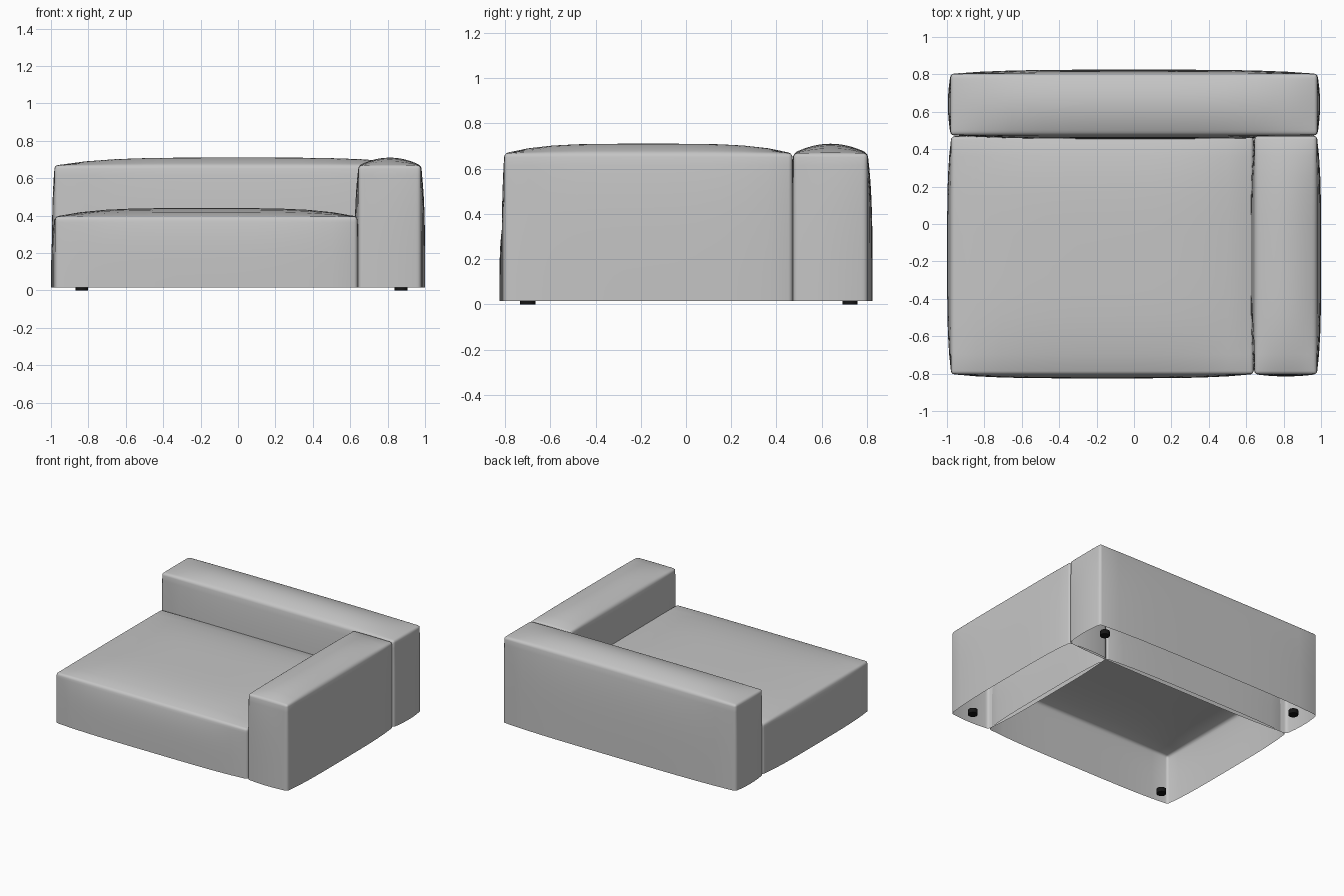
import bpy, bmesh, math

if "Cube" in bpy.data.objects:
    bpy.data.objects.remove(bpy.data.objects["Cube"])


def material(name, rgb):
    m = bpy.data.materials.new(name)
    m.diffuse_color = (*rgb, 1)
    m.use_nodes = True
    m.node_tree.nodes["Principled BSDF"].inputs["Base Color"].default_value = m.diffuse_color
    return m


fabric = material("grey fabric", (0.56, 0.56, 0.56))
black = material("black feet", (0.008, 0.008, 0.008))


def puff(t, length):
    """Inflation across a span: 0 at both ends, 1 in the middle."""
    return 1 - abs(t) ** (2 if length < 0.5 else 4)


def cushion(name, x0, x1, y0, y1, z1, rise, n=12):
    """Puffed upholstered shell, open underneath."""
    z0 = 0.015
    lx, ly = x1 - x0, y1 - y0
    bx = 0.022 if ly > 0.5 else 0.015     # bulge of the x-facing sides
    by = 0.022 if lx > 0.5 else 0.012     # bulge of the y-facing sides
    bm = bmesh.new()
    bmesh.ops.create_cube(bm, size=2)
    bmesh.ops.delete(bm, geom=[f for f in bm.faces if f.normal.z < -0.9],
                     context='FACES_ONLY')
    bmesh.ops.subdivide_edges(bm, edges=bm.edges[:], cuts=n - 1, use_grid_fill=True)
    for v in bm.verts:
        u, s, w = v.co
        h = (w + 1) / 2
        x = (x0 + x1) / 2 + u * lx / 2
        y = (y0 + y1) / 2 + s * ly / 2
        z = z0 + h * (z1 - z0)
        if abs(u) > 0.999:
            x += u * bx * puff(s, ly) * (1 - h ** 4)
        if abs(s) > 0.999:
            y += s * by * puff(u, lx) * (1 - h ** 4)
        if w > 0.999:
            z += rise * puff(u, lx) * puff(s, ly)
        v.co = (x, y, z)
    # round the hard upholstery edges
    bm.normal_update()
    hard = [e for e in bm.edges if len(e.link_faces) == 2
            and e.calc_face_angle() > math.radians(40)]
    bmesh.ops.bevel(bm, geom=hard, offset=0.017, segments=3, profile=0.5,
                    affect='EDGES', clamp_overlap=True)
    for f in bm.faces:
        f.smooth = True
    me = bpy.data.meshes.new(name)
    bm.to_mesh(me)
    bm.free()
    me.materials.append(fabric)
    ob = bpy.data.objects.new(name, me)
    bpy.context.collection.objects.link(ob)


# Upholstered blocks
cushion("seat", -0.977, 0.638, -0.803, 0.468, 0.395, 0.045)
cushion("backrest", -0.98, 0.98, 0.475, 0.803, 0.668, 0.042)
cushion("armrest", 0.645, 0.978, -0.803, 0.47, 0.668, 0.042)

# Small round feet just inside the corners
for side, x in (("left", -0.835), ("right", 0.872)):
    for end, y in (("front", -0.70), ("back", 0.725)):
        bpy.ops.mesh.primitive_cylinder_add(vertices=24, radius=0.034, depth=0.035,
                                            location=(x, y, 0.0175))
        foot = bpy.context.object
        foot.name = f"{end}_{side}_foot"
        foot.data.materials.append(black)
        bpy.ops.object.shade_smooth_by_angle(angle=math.radians(35))
